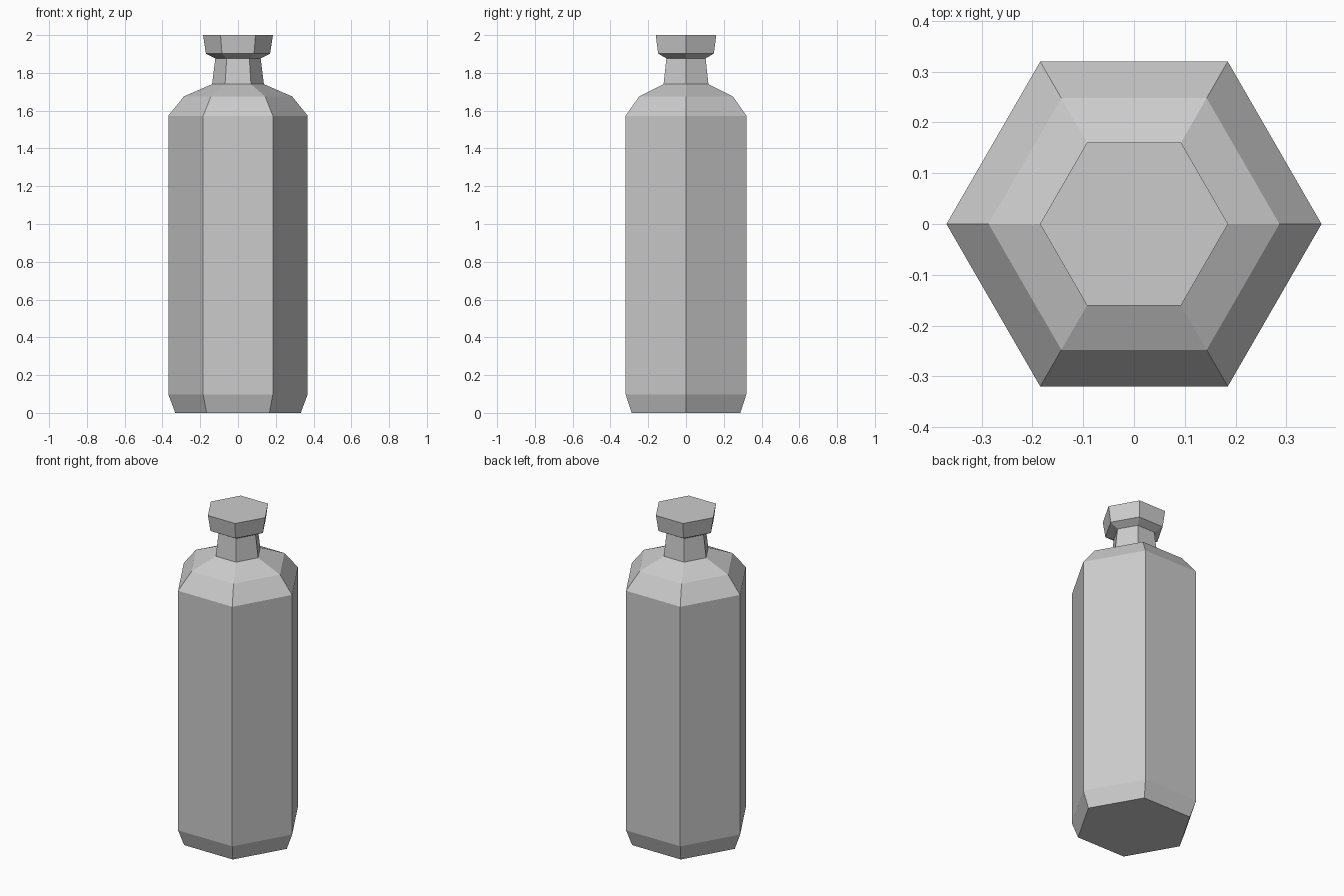
import bpy, bmesh
from math import cos, sin, pi

if "Cube" in bpy.data.objects:
    bpy.data.objects.remove(bpy.data.objects["Cube"])

SIDES = 6


def lathe(name, profile, cap_bottom=False, cap_top=False):
    """Stack hexagonal rings given as (corner radius, height) and skin them."""
    bm = bmesh.new()
    rings = [[bm.verts.new((r * cos(2 * pi * i / SIDES), r * sin(2 * pi * i / SIDES), z))
              for i in range(SIDES)] for r, z in profile]
    for low, high in zip(rings, rings[1:]):
        for i in range(SIDES):
            j = (i + 1) % SIDES
            bm.faces.new((low[i], low[j], high[j], high[i]))
    if cap_bottom:
        bm.faces.new(rings[0][::-1])
    if cap_top:
        bm.faces.new(rings[-1])
    mesh = bpy.data.meshes.new(name)
    bm.to_mesh(mesh)
    bm.free()
    obj = bpy.data.objects.new(name, mesh)
    bpy.context.collection.objects.link(obj)
    return obj


# Bottle: chamfered base, straight body, two-step shoulder, tapered neck
lathe("bottle_body", [(0.332, 0), (0.369, 0.098), (0.369, 1.573), (0.286, 1.676),
                      (0.137, 1.74), (0.12, 1.877)], cap_bottom=True)

# Stopper: flared underside and slightly tapered rim, seated on the neck
lathe("stopper", [(0.12, 1.877), (0.17, 1.902), (0.185, 2.0)], cap_top=True)
